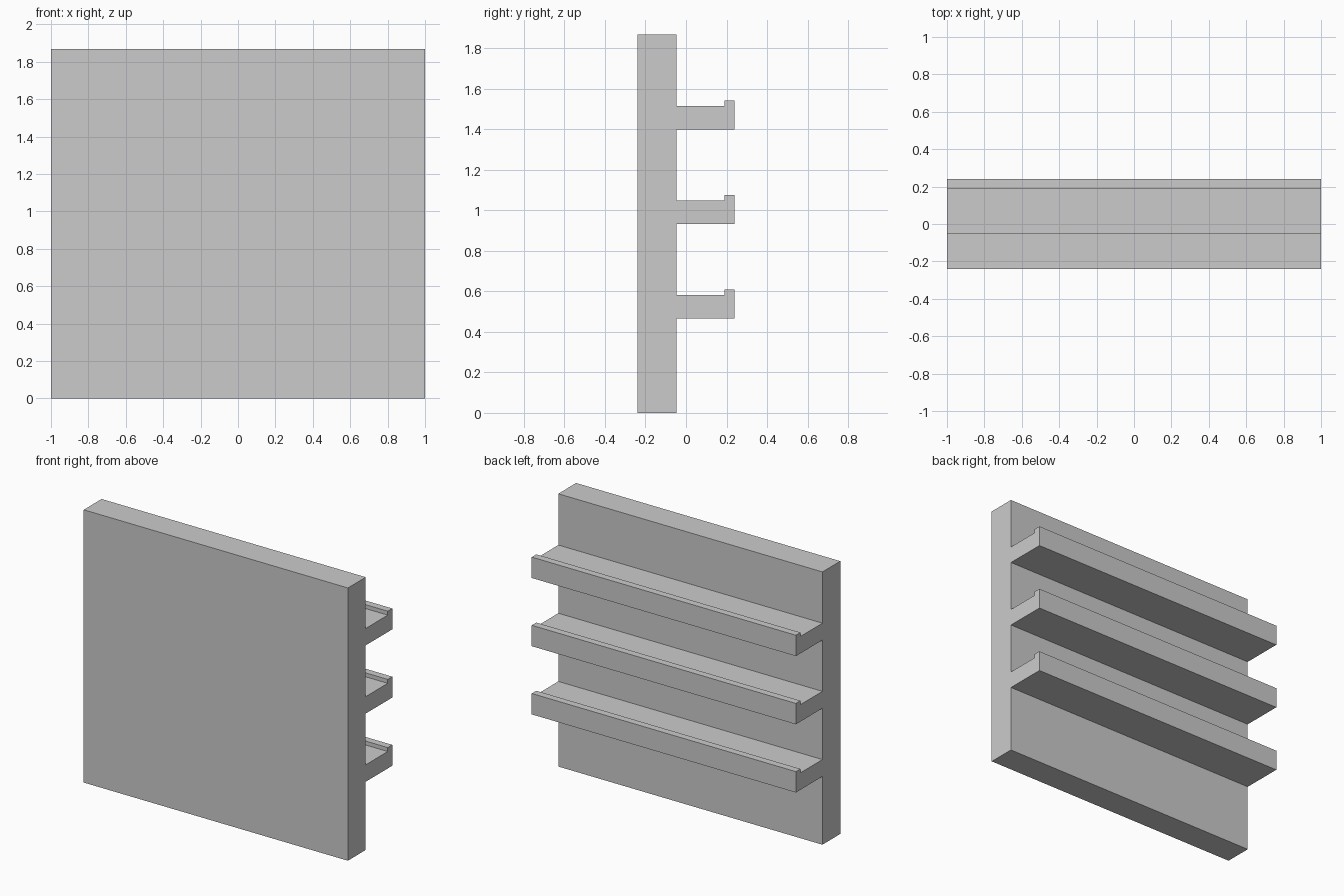
import bpy
import bmesh

if "Cube" in bpy.data.objects:
    bpy.data.objects.remove(bpy.data.objects["Cube"])

WIDTH = 2.0
HEIGHT = 1.867
FRONT, PANEL_BACK, SHELF_EDGE = -0.24, -0.047, 0.24


def extrude_profile(name, points):
    """Extrude a closed (y, z) profile across the full width."""
    bm = bmesh.new()
    face = bm.faces.new([bm.verts.new((-WIDTH / 2, y, z)) for y, z in points])
    result = bmesh.ops.extrude_face_region(bm, geom=[face])
    verts = [v for v in result["geom"] if isinstance(v, bmesh.types.BMVert)]
    bmesh.ops.translate(bm, verts=verts, vec=(WIDTH, 0, 0))
    bmesh.ops.recalc_face_normals(bm, faces=bm.faces)
    mesh = bpy.data.meshes.new(name)
    bm.to_mesh(mesh)
    bm.free()
    obj = bpy.data.objects.new(name, mesh)
    bpy.context.collection.objects.link(obj)
    return obj


# Upright panel
extrude_profile("panel", [(FRONT, 0), (PANEL_BACK, 0),
                          (PANEL_BACK, HEIGHT), (FRONT, HEIGHT)])

# Three evenly spaced shelves, each with a raised lip on the outer edge
THICKNESS, LIP_HEIGHT, LIP_START = 0.116, 0.143, 0.191
for i in range(1, 4):
    z = HEIGHT * i / 4
    extrude_profile(f"shelf_{i}", [
        (PANEL_BACK, z), (SHELF_EDGE, z),
        (SHELF_EDGE, z + LIP_HEIGHT), (LIP_START, z + LIP_HEIGHT),
        (LIP_START, z + THICKNESS), (PANEL_BACK, z + THICKNESS)])
